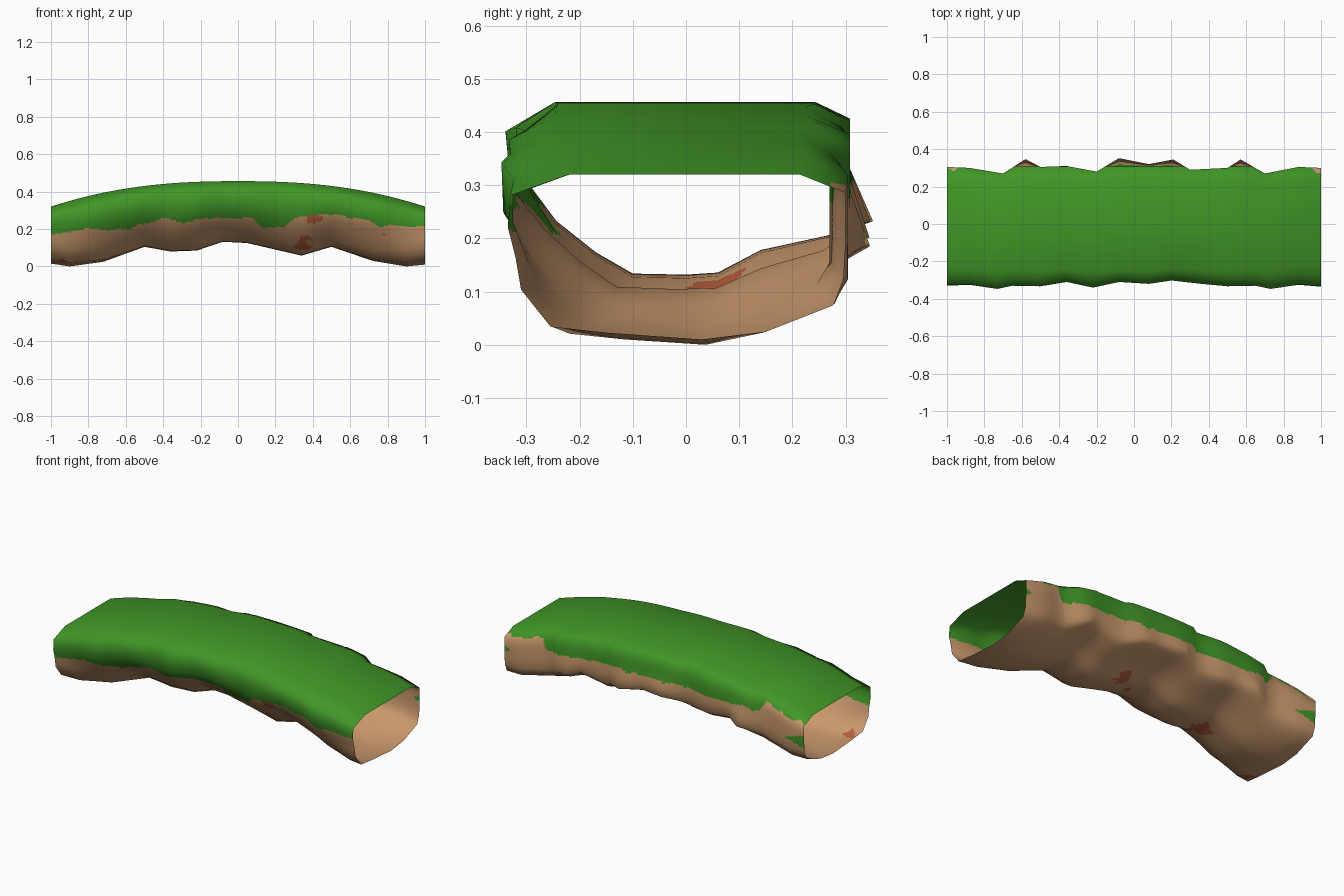
import bpy
from mathutils import Vector, noise

if "Cube" in bpy.data.objects:
    bpy.data.objects.remove(bpy.data.objects["Cube"])

# Cross-sections (y, z), starting at the front top edge and going over the back
END = [(-.22, .32), (.215, .32), (.30, .285), (.305, .2), (.30, .12), (.28, .07), (.15, .02),
       (.03, .005), (-.15, .018), (-.255, .03), (-.31, .1), (-.32, .16), (-.335, .22), (-.33, .28)]
MID = [(-.25, .456), (.24, .456), (.305, .425), (.31, .33), (.335, .23), (.27, .205), (.14, .175),
       (.06, .132), (0, .128), (-.1, .13), (-.17, .17), (-.25, .23), (-.32, .31), (-.33, .41)]
# Outline along x: back edge, front edge, underside height
BACK = [(-1, .305), (-.88, .30), (-.7, .27), (-.58, .347), (-.5, .305), (-.36, .31), (-.2, .28),
        (-.08, .352), (.08, .32), (.21, .345), (.3, .29), (.5, .30), (.57, .345), (.7, .27),
        (.88, .305), (1, .30)]
FRONT = [(-1, .33), (-.88, .325), (-.73, .347), (-.65, .33), (-.5, .333), (-.36, .31), (-.22, .34),
         (-.08, .31), (.08, .32), (.2, .302), (.36, .32), (.5, .333), (.65, .33), (.73, .347),
         (.88, .325), (1, .335)]
UNDER = [(-1, .015), (-.9, 0), (-.72, .025), (-.5, .105), (-.36, .08), (-.22, .085), (-.08, .132),
         (.05, .125), (.34, .058), (.5, .105), (.72, .03), (.9, 0), (1, .01)]
# Lower limit of the grass on each side
GRASS_FRONT = [(-1, .17), (-.8, .20), (-.6, .20), (-.4, .26), (-.3, .23), (-.2, .265), (.08, .26),
               (.13, .21), (.25, .21), (.3, .255), (.45, .28), (.7, .25), (.75, .22), (1, .21)]
GRASS_BACK = [(-1, .29), (-.8, .33), (-.73, .35), (-.68, .29), (-.3, .30), (0, .31), (.5, .29),
              (.74, .265), (.76, .34), (1, .295)]
# Clay spots: centre and radius
SPOTS = [(.4, -.31, .25, .04), (.35, -.2, .1, .05), (.42, -.27, .12, .03), (.59, -.31, .2, .02),
         (.78, -.31, .16, .018), (-.92, -.32, .14, .015), (.8, -.25, .05, .02),
         (-.52, -.06, .1, .06), (-.95, -.2, .03, .04), (.13, .06, .12, .045),
         (.02, -.03, .13, .02)]


def lerp_table(table, x):
    for (a, va), (b, vb) in zip(table, table[1:]):
        if x <= b:
            return va + (vb - va) * max(0, x - a) / (b - a)
    return table[-1][1]


def ring(x, sub):
    """Blended cross-section at x, fitted to the outline tables and subdivided."""
    w = 1 - abs(x) ** 2.4
    pts = [Vector(a).lerp(Vector(b), w) for a, b in zip(END, MID)]
    top = pts[0].y
    low = min(p.y for p in pts)
    right, left = max(p.x for p in pts), -min(p.x for p in pts)
    back, front = lerp_table(BACK, x), lerp_table(FRONT, x)
    sz = (top - lerp_table(UNDER, x)) / (top - low)
    for i, p in enumerate(pts):
        # bulges act on the walls only and fade towards the flat top and floor
        if p.x > 0:
            p.x += (back - right) * (p.x / right) ** 4
        else:
            p.x += (left - front) * (p.x / left) ** 4
        if i in (2, 3):
            p.x = min(back, .308)
        p.y = top - (top - p.y) * sz
    out = []
    for p, q in zip(pts, pts[1:] + pts[:1]):
        for k in range(sub):
            r = p.lerp(q, k / sub)
            out.append((x, r.x, r.y))
    return out


def material(name, rgb):
    m = bpy.data.materials.new(name)
    m.diffuse_color = (*rgb, 1)
    m.use_nodes = True
    m.node_tree.nodes["Principled BSDF"].inputs["Base Color"].default_value = m.diffuse_color
    return m


# Hollow arched shell, open at both ends
NX, SUB = 260, 9
verts = []
for i in range(NX + 1):
    verts += ring(-1 + 2 * i / NX, SUB)
n = len(END) * SUB
faces = [(i * n + j, (i + 1) * n + j, (i + 1) * n + (j + 1) % n, i * n + (j + 1) % n)
         for i in range(NX) for j in range(n)]
mesh = bpy.data.meshes.new("arched_land_bridge")
mesh.from_pydata(verts, [], faces)
bridge = bpy.data.objects.new("arched_land_bridge", mesh)
bpy.context.collection.objects.link(bridge)
for m in (material("earth brown", (.58, .315, .15)), material("grass green", (.052, .305, .02)),
          material("clay red", (.50, .115, .05))):
    mesh.materials.append(m)

# Grass above a ragged line, clay spots below, earth elsewhere
for f in mesh.polygons:
    c = f.center
    limit = lerp_table(GRASS_BACK if c.y > 0 else GRASS_FRONT, c.x) + .015 * noise.noise(c * 18)
    patch = c.y > .2 and (abs(c.z - .185) < .3 * (-c.x - .87) or abs(c.z - .22) < .4 * (c.x - .95))
    if c.z > limit or patch:
        f.material_index = 1
    elif any((c - Vector(s[:3])).length < s[3] * (1 + .8 * noise.noise(c * 25)) for s in SPOTS):
        f.material_index = 2

# Soft shading: average the normals over neighbouring vertices
normals = [v.normal.copy() for v in mesh.vertices]
for _ in range(2):
    normals = [sum((normals[i * n + (j + k) % n] for k in range(-4, 5)), Vector())
               for i in range(NX + 1) for j in range(n)]
    normals = [sum((normals[min(max(i + k, 0), NX) * n + j] for k in range(-7, 8)),
                   Vector()).normalized() for i in range(NX + 1) for j in range(n)]
mesh.shade_smooth()
mesh.normals_split_custom_set_from_vertices(normals)
